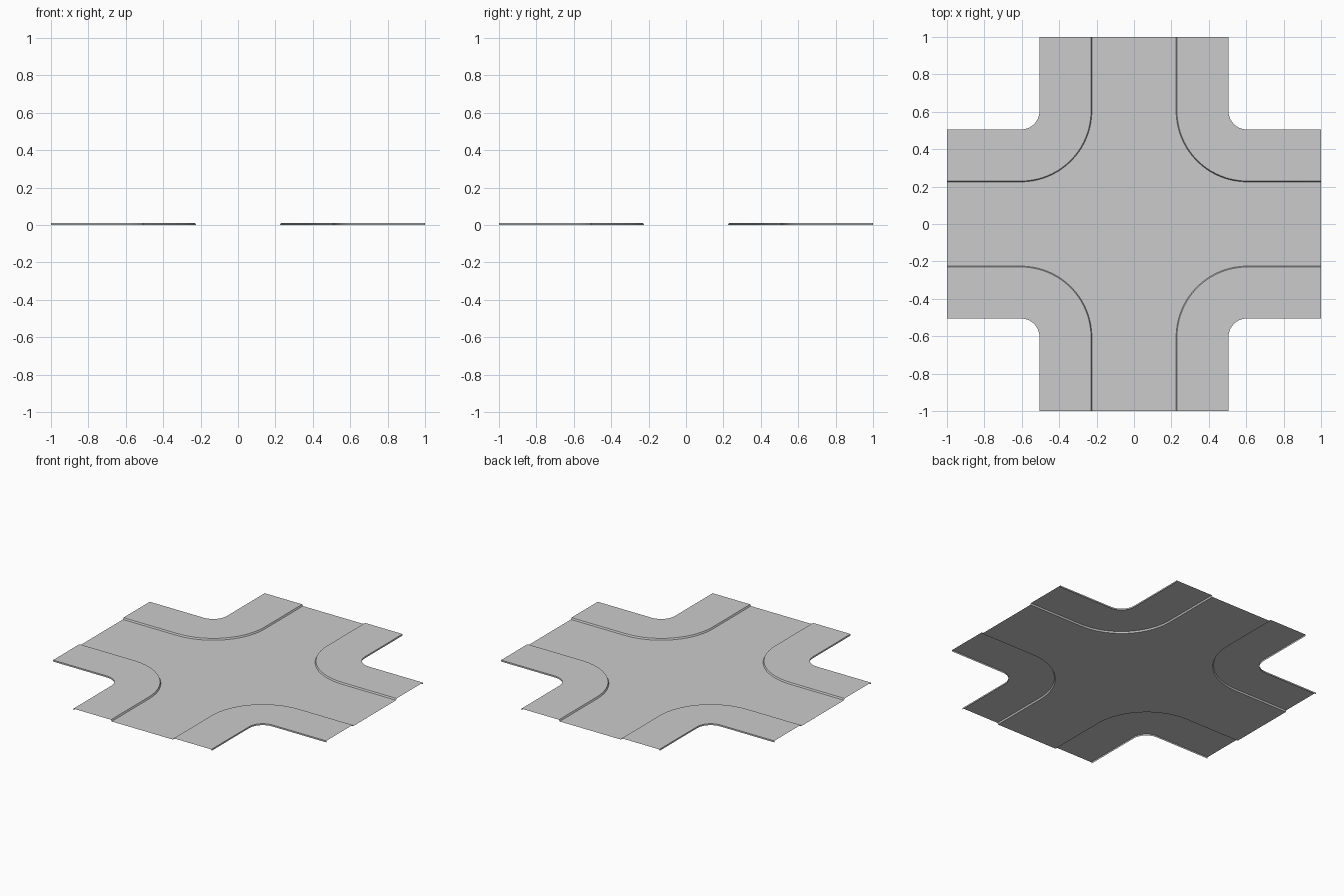
import bpy, bmesh, math

if "Cube" in bpy.data.objects:
    bpy.data.objects.remove(bpy.data.objects["Cube"])

C = 0.605      # centre of the corner curves
SEAM = 0.735   # joint between corner paving and end slab
H = 0.01       # kerb height
STEPS = 20


def arc(offset):
    """Quarter curve around (C, C) passing the line x/y = offset."""
    r = C - offset
    return [(C - r * math.sin(a), C - r * math.cos(a))
            for a in (math.pi / 2 * i / STEPS for i in range(STEPS + 1))]


def corner_path(o):
    return [(1, o)] + arc(o) + [(o, SEAM)]


def slab_path(o):
    return [(o, SEAM), (o, 1)]


def make_object(name, bm):
    me = bpy.data.meshes.new(name)
    bm.to_mesh(me)
    bm.free()
    ob = bpy.data.objects.new(name, me)
    bpy.context.collection.objects.link(ob)
    bpy.context.view_layer.objects.active = ob
    ob.select_set(True)
    bpy.ops.object.shade_smooth_by_angle(angle=math.radians(30))
    ob.select_set(False)
    return ob


# Raised pavement: kerb face, flat top and outer wall swept along a path
PROFILE = [(0.225, 0), (0.23, H), (0.505, H), (0.505, 0)]


def pavement(name, path):
    bm = bmesh.new()
    rows = [[bm.verts.new((x, y, z)) for x, y in path(o)] for o, z in PROFILE]
    for a, b in zip(rows, rows[1:]):
        for i in range(len(a) - 1):
            bm.faces.new((a[i], b[i], b[i + 1], a[i + 1]))
    bm.normal_update()
    # top must face up
    if sum(f.normal.z for f in bm.faces) < 0:
        bmesh.ops.reverse_faces(bm, faces=bm.faces[:])
    ob = make_object(name, bm)
    mod = ob.modifiers.new("four_corners", 'MIRROR')
    mod.use_axis = (True, True, False)
    mod.use_mirror_merge = False


pavement("pavement_corner", corner_path)
pavement("pavement_end_slab", slab_path)

# Road surface: one flat cross-shaped face between the kerbs
quarter = [(1, 0.225)] + arc(0.225) + [(0.225, 1)]
outline = []
for k in range(4):
    c, s = round(math.cos(k * math.pi / 2)), round(math.sin(k * math.pi / 2))
    outline += [(c * x - s * y, s * x + c * y) for x, y in quarter]
bm = bmesh.new()
face = bm.faces.new([bm.verts.new((x, y, 0)) for x, y in outline])
bm.normal_update()
if face.normal.z < 0:
    face.normal_flip()
bmesh.ops.triangulate(bm, faces=[face])
make_object("road_surface", bm)
